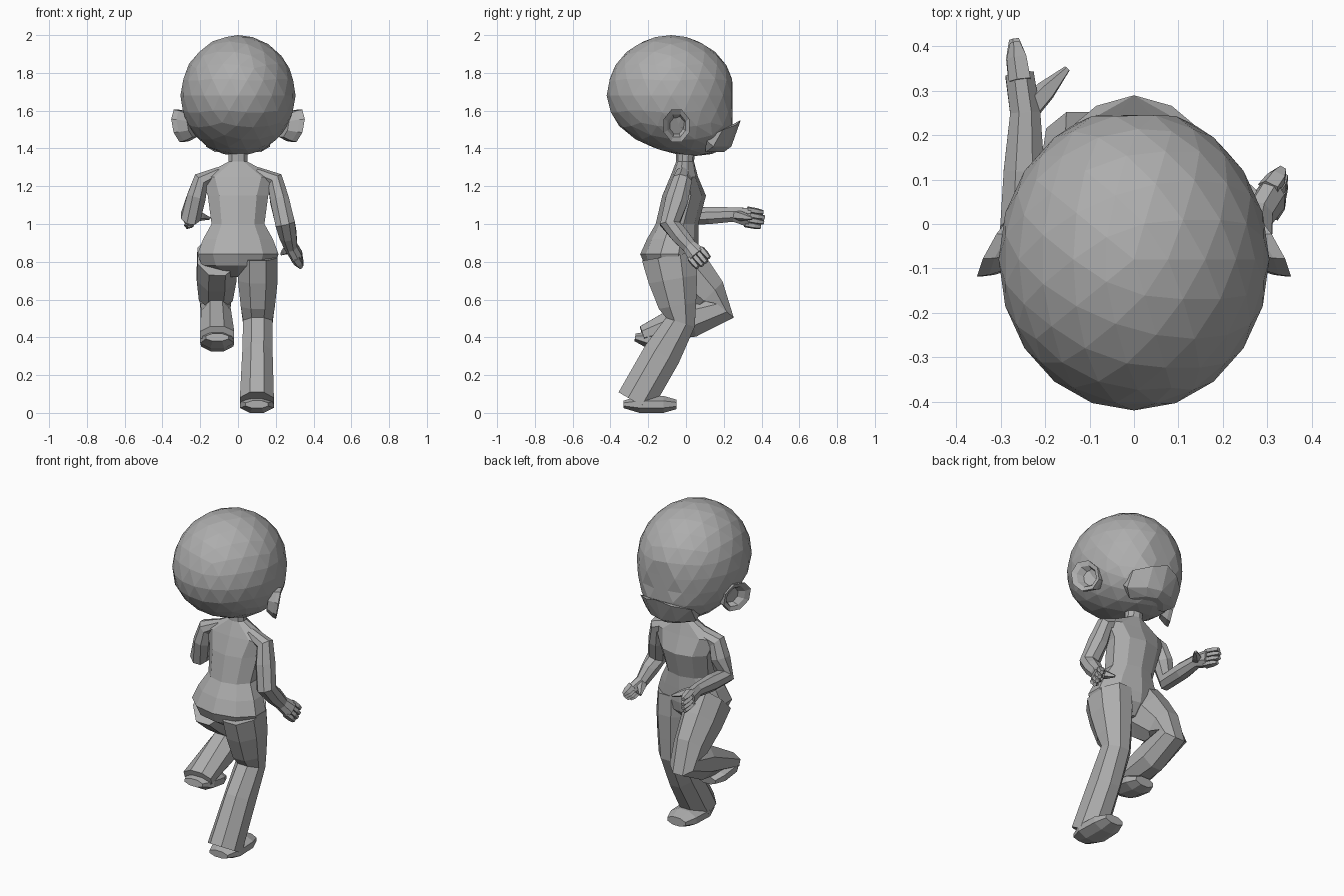
import bpy, bmesh, math
from mathutils import Vector

cube = bpy.data.objects.get("Cube")
if cube:
    bpy.data.objects.remove(cube, do_unlink=True)

grey = (0.42, 0.42, 0.42, 1)
clay = bpy.data.materials.new("clay_grey")
clay.use_nodes = True
clay.diffuse_color = grey
clay.node_tree.nodes["Principled BSDF"].inputs["Base Color"].default_value = grey

SIDEWAYS = Vector((1, 0, 0))
FORWARD = Vector((0, 1, 0))
UP = Vector((0, 0, 1))


def finish(name, bm):
    bmesh.ops.recalc_face_normals(bm, faces=bm.faces)
    mesh = bpy.data.meshes.new(name)
    bm.to_mesh(mesh)
    bm.free()
    mesh.materials.append(clay)
    bpy.context.collection.objects.link(bpy.data.objects.new(name, mesh))


def loft(name, rings, sides=8):
    """Skin a list of (center, half axis, half axis) rings and cap both ends."""
    bm = bmesh.new()
    grow = 1 / math.cos(math.pi / sides)
    loops = []
    for center, across, deep in rings:
        loop = []
        for i in range(sides):
            angle = math.tau * (i + 0.5) / sides
            offset = across * math.cos(angle) + deep * math.sin(angle)
            loop.append(bm.verts.new(center + offset * grow))
        loops.append(loop)
    for low, high in zip(loops, loops[1:]):
        for i in range(sides):
            j = (i + 1) % sides
            bm.faces.new((low[i], low[j], high[j], high[i]))
    bm.faces.new(loops[0])
    bm.faces.new(loops[-1])
    finish(name, bm)


def tube(name, points, widths, depths, sides=8):
    """Loft with rings square to a path of points."""
    rings = []
    last = len(points) - 1
    for i, (point, width, depth) in enumerate(zip(points, widths, depths)):
        along = (points[min(i + 1, last)] - points[max(i - 1, 0)]).normalized()
        across = (SIDEWAYS - along * along.x).normalized()
        rings.append((point, across * width, along.cross(across) * depth))
    loft(name, rings, sides)


def leg(side, hip, knee, hem, hem_depth, heel, toe):
    """Trouser leg through its joints, with a low shoe from heel to toe."""
    hip, knee, hem, heel, toe = map(Vector, (hip, knee, hem, heel, toe))
    path = [hip, hip.lerp(knee, 0.35), hip.lerp(knee, 0.75), knee,
            knee.lerp(hem, 0.4), hem]
    tube(side + "_leg", path, (.105, .105, .09, .078, .08, .09),
         (.145, .13, .1, .08, .1, hem_depth))
    shoe = [heel.lerp(toe, step) for step in (0, 0.3, 0.75, 1)]
    tube(side + "_shoe", shoe, (.06, .09, .085, .06), (.02, .045, .045, .025))


def arm(side, shoulder, elbow, wrist, tip, thumb):
    """Sleeve and forearm through the joints, ending in a spread hand."""
    shoulder, elbow, wrist, tip, thumb = map(Vector, (shoulder, elbow, wrist, tip, thumb))
    collar = Vector((shoulder.x * 0.5, -.01, 1.27))
    palm = wrist.lerp(tip, 0.5)
    path = [collar, shoulder, shoulder.lerp(elbow, 0.45), elbow,
            elbow.lerp(wrist, 0.5), wrist, palm]
    tube(side + "_arm", path, (.03, .045, .05, .052, .046, .034, .032),
         (.04, .05, .06, .052, .046, .038, .05))
    spread = (tip - wrist).cross(SIDEWAYS).normalized()
    for i in range(4):
        shift = spread * (i - 1.5) * 0.026
        knuckle = wrist.lerp(tip, 0.4) + shift
        end = tip + shift - (tip - wrist) * abs(i - 1.5) * 0.07
        tube(f"{side}_finger_{i}", [knuckle, knuckle.lerp(end, 0.6), end],
             (.022, .02, .01), (.014, .014, .01), sides=5)
    tube(side + "_thumb", [wrist, wrist.lerp(thumb, 0.5), thumb],
         (.025, .02, .006), (.025, .02, .006), sides=5)


# Head: faceted ball, cut flat at the face, with the jaw pulled forward
head = bmesh.new()
bmesh.ops.create_icosphere(head, subdivisions=3, radius=1)
for vert in head.verts:
    x, y, z = vert.co
    pull = (0.13 + 0.06 * y) * z * z if z < 0 else 0
    vert.co = (0.305 * x, min(0.34 * y - 0.08 + pull, 0.245), 1.68 + 0.32 * z)
finish("head", head)

# Lower face: an overhanging ledge, pointed in the middle
ledge = bmesh.new()
for i in range(-2, 3):
    x = i * 0.085
    back = 3.3 * x * x
    ledge.verts.new((x, 0.29 - back, 1.55 - 0.3 * abs(x)))
    ledge.verts.new((x, 0.24 - back, 1.41))
    ledge.verts.new((x * 0.7, 0.2 - back, 1.38))
    ledge.verts.new((x, 0.1, 1.45))
hull = bmesh.ops.convex_hull(ledge, input=ledge.verts)
loose = [vert for vert in ledge.verts if not vert.link_faces]
bmesh.ops.delete(ledge, geom=loose, context='VERTS')
finish("face_ledge", ledge)

# Ears: flared shells turned outward, with a hollow middle
for side, sign in (("right", -1), ("left", 1)):
    root = Vector((sign * 0.3, -0.05, 1.52))
    outward = SIDEWAYS * sign
    across = (FORWARD - outward * 0.55) * 0.068
    tall = UP * 0.085 + outward * 0.015
    rings = [(root + outward * reach, across * size, tall * size)
             for reach, size in ((-.06, .7), (-.015, .95), (.01, 1), (0, .7), (-.03, .5))]
    loft(side + "_ear", rings)

# Body: seat, waist, chest, shoulders and neck
body = []
for height, width, back, front in (
        (.72, .06, -.12, 0), (.78, .19, -.21, .05), (.84, .215, -.235, .06),
        (.92, .185, -.2, .06), (1, .14, -.155, .06), (1.15, .16, -.12, .1),
        (1.25, .2, -.08, .06), (1.33, .05, -.05, .04), (1.42, .05, -.05, .05)):
    middle = Vector((0, (back + front) / 2, height))
    body.append((middle, SIDEWAYS * width, FORWARD * (front - back) / 2))
loft("body", body, sides=10)

# Legs: the left one stands, the right one is lifted and folded back
leg("left", hip=(.105, -.09, .83), knee=(.105, -.03, .48), hem=(.1, -.27, .06),
    hem_depth=.1, heel=(.1, -.33, .045), toe=(.1, -.05, .045))
leg("right", hip=(-.11, -.08, .83), knee=(-.12, .19, .555), hem=(-.11, -.23, .415),
    hem_depth=.045, heel=(-.11, -.27, .4), toe=(-.11, -.04, .36))

# Arms: the left one hangs, the right one reaches forward
arm("left", shoulder=(.195, -.02, 1.23), elbow=(.25, -.085, 1), wrist=(.28, .02, .88),
    tip=(.34, .1, .785), thumb=(.23, .11, .84))
arm("right", shoulder=(-.195, -.02, 1.23), elbow=(-.25, -.01, 1.04), wrist=(-.245, .25, 1.05),
    tip=(-.27, .42, 1.02), thumb=(-.15, .35, 1.03))
